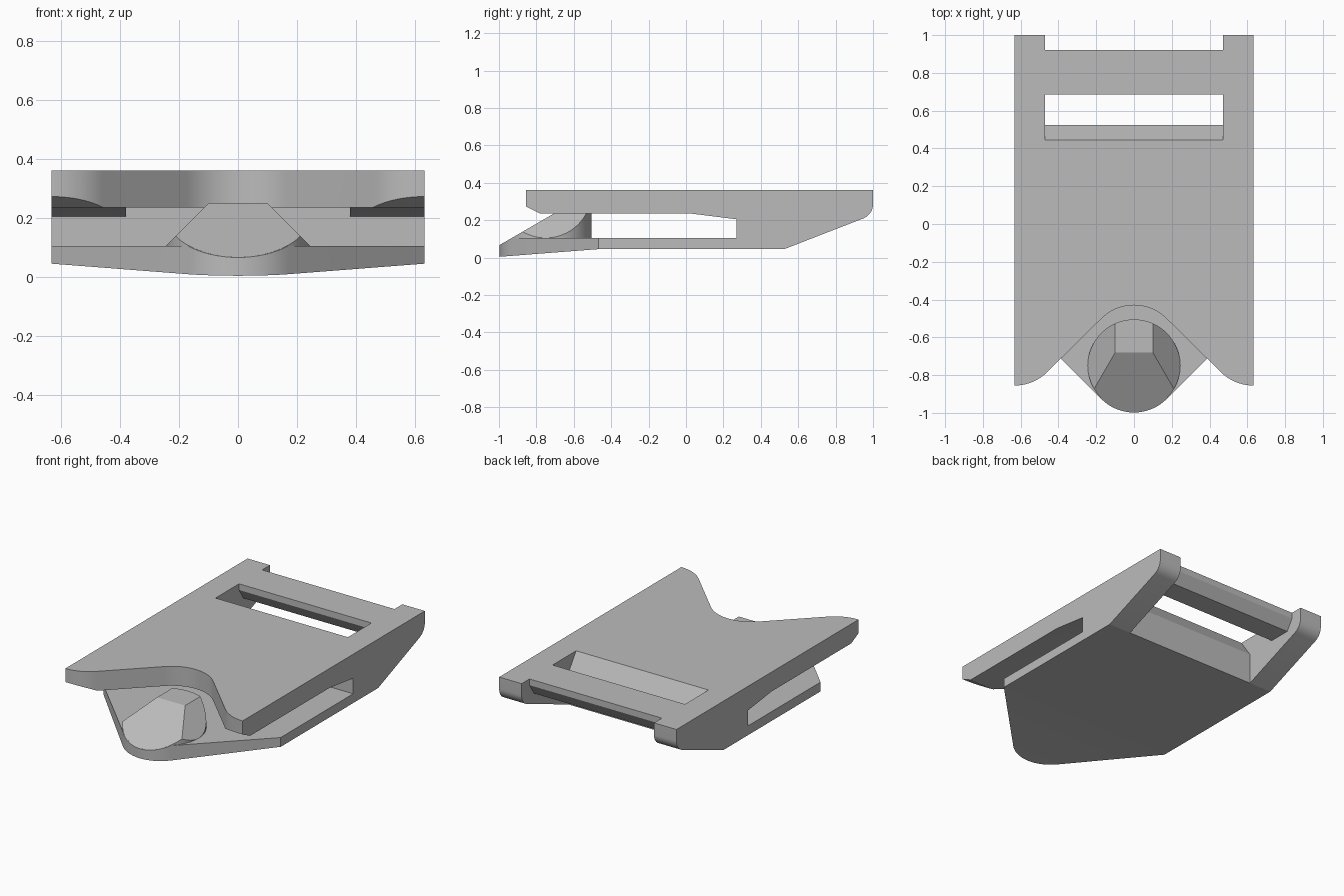
import bpy, bmesh
from math import sin, cos, radians
from mathutils import Vector

cube = bpy.data.objects.get("Cube")
if cube:
    bpy.data.objects.remove(cube)

grey = bpy.data.materials.new("plain grey")
grey.use_nodes = True
grey.diffuse_color = (0.5, 0.5, 0.5, 1)
grey.node_tree.nodes["Principled BSDF"].inputs["Base Color"].default_value = (0.5, 0.5, 0.5, 1)

HALF = 0.632   # half width of the buckle
R = 0.245      # shared corner radius


def prism(name, points, start, end, axis):
    """Extrude a closed profile: (y, z) along x, (x, y) along z, or (x, z) along y."""
    place = {"x": lambda p, t: (t, p[0], p[1]),
             "y": lambda p, t: (p[0], t, p[1]),
             "z": lambda p, t: (p[0], p[1], t)}[axis]
    bm = bmesh.new()
    face = bm.faces.new([bm.verts.new(place(p, start)) for p in points])
    result = bmesh.ops.extrude_face_region(bm, geom=[face])
    verts = [v for v in result["geom"] if isinstance(v, bmesh.types.BMVert)]
    step = Vector(place((0, 0), end - start))
    bmesh.ops.translate(bm, verts=verts, vec=step)
    bmesh.ops.recalc_face_normals(bm, faces=bm.faces)
    mesh = bpy.data.meshes.new(name)
    bm.to_mesh(mesh)
    bm.free()
    mesh.materials.append(grey)
    obj = bpy.data.objects.new(name, mesh)
    bpy.context.collection.objects.link(obj)
    return obj


def combine(target, tool, operation):
    """Apply a boolean and discard the tool."""
    mod = target.modifiers.new("boolean", "BOOLEAN")
    mod.operation = operation
    mod.solver = "EXACT"
    mod.object = tool
    bpy.context.view_layer.objects.active = target
    bpy.ops.object.modifier_apply(modifier=mod.name)
    bpy.data.objects.remove(tool)


def arc(cx, cy, a0, a1, r=R, n=16):
    angles = [radians(a0 + (a1 - a0) * i / n) for i in range(n + 1)]
    return [(cx + r * cos(a), cy + r * sin(a)) for a in angles]


# Body: side profile with the long gap between the two plates
profile = [(-1, 0.004), (-0.47, 0.045), (0.525, 0.045), (0.95, 0.21)]
profile += arc(0.92, 0.285, -60, 0, 0.08, 8)
profile += [(1, 0.36), (-0.86, 0.36), (-0.86, 0.275), (-0.78, 0.235), (0.03, 0.235),
            (0.27, 0.205), (0.27, 0.105), (-0.93, 0.105), (-1, 0.065)]
body = prism("buckle_body", profile, -HALF, HALF, "x")

# Deeper middle of the gap
combine(body, prism("gap_cutter", [(0.03, 0.15), (0.27, 0.15), (0.27, 0.235), (0.03, 0.235)],
                    -0.38, 0.38, "x"), "DIFFERENCE")

# Rounded notch and wing tips of the top plate
notch = [(-0.8, -1.2), (-0.8, -0.855)] + arc(-HALF, -0.61, -90, -45)
notch += arc(0, -0.675, 135, 45) + arc(HALF, -0.61, -135, -90)
notch += [(0.8, -0.855), (0.8, -1.2)]
combine(body, prism("notch_cutter", notch, 0.17, 0.5, "z"), "DIFFERENCE")

# Rounded point of the bottom plate
point = [(-0.8, -0.3), (-0.8, -1.1 + 0.8)] [:1] + arc(0, -0.753, 225, 315) + [(0.8, -0.3)]
point += [(0.8, -1.2), (-0.8, -1.2)]
combine(body, prism("point_cutter", point, -0.1, 0.17, "z"), "DIFFERENCE")

# Strap slot with a sloped front lip, open to the rear
slot = [(0.348, 0.5), (0.445, 0.36), (0.525, 0.245), (0.525, -0.1), (1.1, -0.1), (1.1, 0.5)]
combine(body, prism("slot_cutter", slot, -0.472, 0.472, "x"), "DIFFERENCE")

# Strap bar with undercut sides
bar = [(0.685, 0.36), (0.92, 0.36), (0.92, 0.32), (0.875, 0.25), (0.73, 0.25), (0.685, 0.32)]
combine(body, prism("strap_bar", bar, -0.5, 0.5, "x"), "UNION")

# Round catch, faceted by a ramp in front and slopes on both sides
catch = prism("catch", arc(0, -0.75, 0, 360 - 360 / 64, R, 63), 0.06, 0.3, "z")
sides = [(-0.35, 0), (0.35, 0), (0.1, 0.25), (-0.1, 0.25)]
combine(catch, prism("side_slopes", sides, -1.2, 0, "y"), "INTERSECT")
ramp = [(-1.15, -0.022), (0, -0.022), (0, 0.3), (-0.595, 0.3)]
combine(catch, prism("front_ramp", ramp, -1, 1, "x"), "INTERSECT")
combine(body, catch, "UNION")

# Smooth the curved walls and keep the hard edges
bpy.ops.object.select_all(action="DESELECT")
body.select_set(True)
bpy.context.view_layer.objects.active = body
bpy.ops.object.shade_smooth_by_angle(angle=radians(20))
